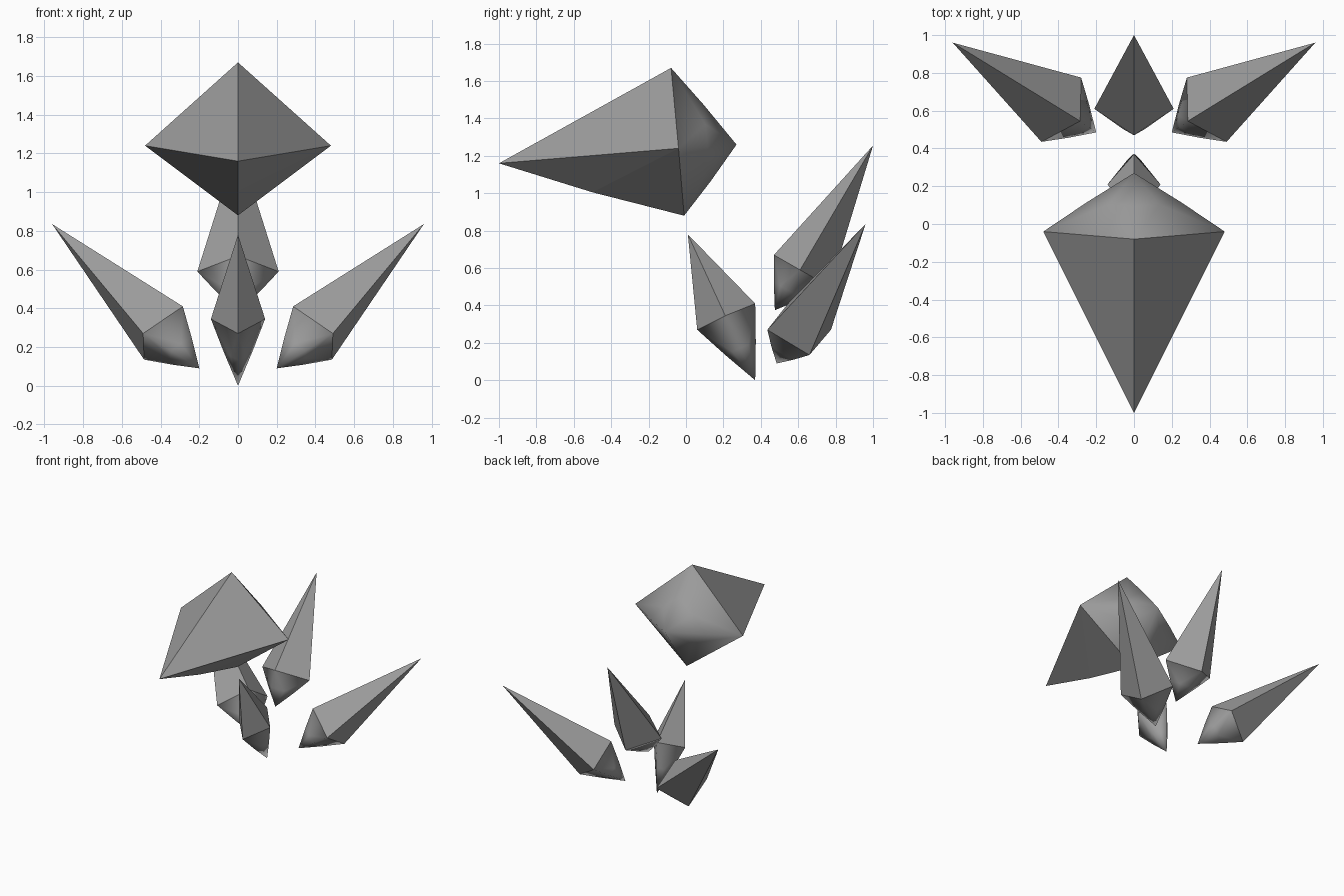
import bpy, bmesh
from mathutils import Vector

cube = bpy.data.objects.get("Cube")
if cube:
    bpy.data.objects.remove(cube, do_unlink=True)

# One plain stone colour
stone = bpy.data.materials.new("stone_grey")
stone.use_nodes = True
GREY = (0.34, 0.34, 0.34, 1.0)
stone.diffuse_color = GREY
stone.node_tree.nodes["Principled BSDF"].inputs["Base Color"].default_value = GREY

RIDGE, PANEL = 1.04, 1.12   # how far the rounded end swells


def shard(name, tip, ring, apex, keel=None, flip=False):
    """Long faceted point on a four-cornered rim, with a softly rounded short end."""
    side = -1 if flip else 1

    def vec(p):
        return Vector((p[0] * side, p[1], p[2]))

    tip, apex, ring = vec(tip), vec(apex), [vec(p) for p in ring]
    bm = bmesh.new()
    v_tip, v_apex = bm.verts.new(tip), bm.verts.new(apex)
    v_ring = [bm.verts.new(p) for p in ring]

    # Halfway rib of the rounded end
    centre = sum(ring, Vector()) / 4
    mid_axis = (centre + apex) / 2
    ridge, panel = [], []
    for i in range(4):
        a, b = ring[i], ring[(i + 1) % 4]
        r = (a + apex) / 2
        p = ((a + b) / 2 + apex) / 2
        ridge.append(bm.verts.new(mid_axis + (r - mid_axis) * RIDGE))
        panel.append(bm.verts.new(mid_axis + (p - mid_axis) * PANEL))

    v_keel = bm.verts.new(vec(keel)) if keel else None
    for i in range(4):
        j = (i + 1) % 4
        a, b = v_ring[i], v_ring[j]
        # Flat long faces; the keel bends the edge below the third corner
        if v_keel and 2 in (i, j):
            corner, other = (a, b) if i == 2 else (b, a)
            bm.faces.new((v_tip, other, v_keel))
            bm.faces.new((v_keel, other, corner))
        else:
            bm.faces.new((v_tip, a, b))
        # Smooth short end
        for f in ((a, b, panel[i]), (a, panel[i], ridge[i]), (b, ridge[j], panel[i]),
                  (ridge[i], panel[i], v_apex), (panel[i], ridge[j], v_apex)):
            bm.faces.new(f).smooth = True

    bmesh.ops.recalc_face_normals(bm, faces=bm.faces[:])
    mesh = bpy.data.meshes.new(name)
    bm.to_mesh(mesh)
    bm.free()
    mesh.materials.append(stone)
    obj = bpy.data.objects.new(name, mesh)
    bpy.context.collection.objects.link(obj)
    return obj


# Large head, pointing forward
shard("head_shard", (0, -1.0, 1.16),
      [(0, -0.08, 1.67), (0.48, -0.04, 1.24), (0, -0.01, 0.88), (-0.48, -0.04, 1.24)],
      (0, 0.27, 1.26), keel=(0, -0.5, 1.005))

# Small lower shard, pointing up
shard("lower_shard", (0, 0.01, 0.78),
      [(0, 0.06, 0.27), (0.14, 0.21, 0.345), (0, 0.37, 0.41), (-0.14, 0.21, 0.345)],
      (0, 0.37, 0.0))

# Rear shard, leaning up and back
shard("rear_shard", (0, 1.0, 1.255),
      [(0, 0.47, 0.67), (0.21, 0.61, 0.59), (0, 0.77, 0.50), (-0.21, 0.61, 0.59)],
      (0, 0.475, 0.375))

# Pair of side shards, spreading outward
for name, flip in (("left_side_shard", False), ("right_side_shard", True)):
    shard(name, (0.96, 0.96, 0.835),
          [(0.285, 0.545, 0.41), (0.49, 0.435, 0.27),
           (0.485, 0.66, 0.135), (0.28, 0.775, 0.27)],
          (0.20, 0.485, 0.09), flip=flip)
